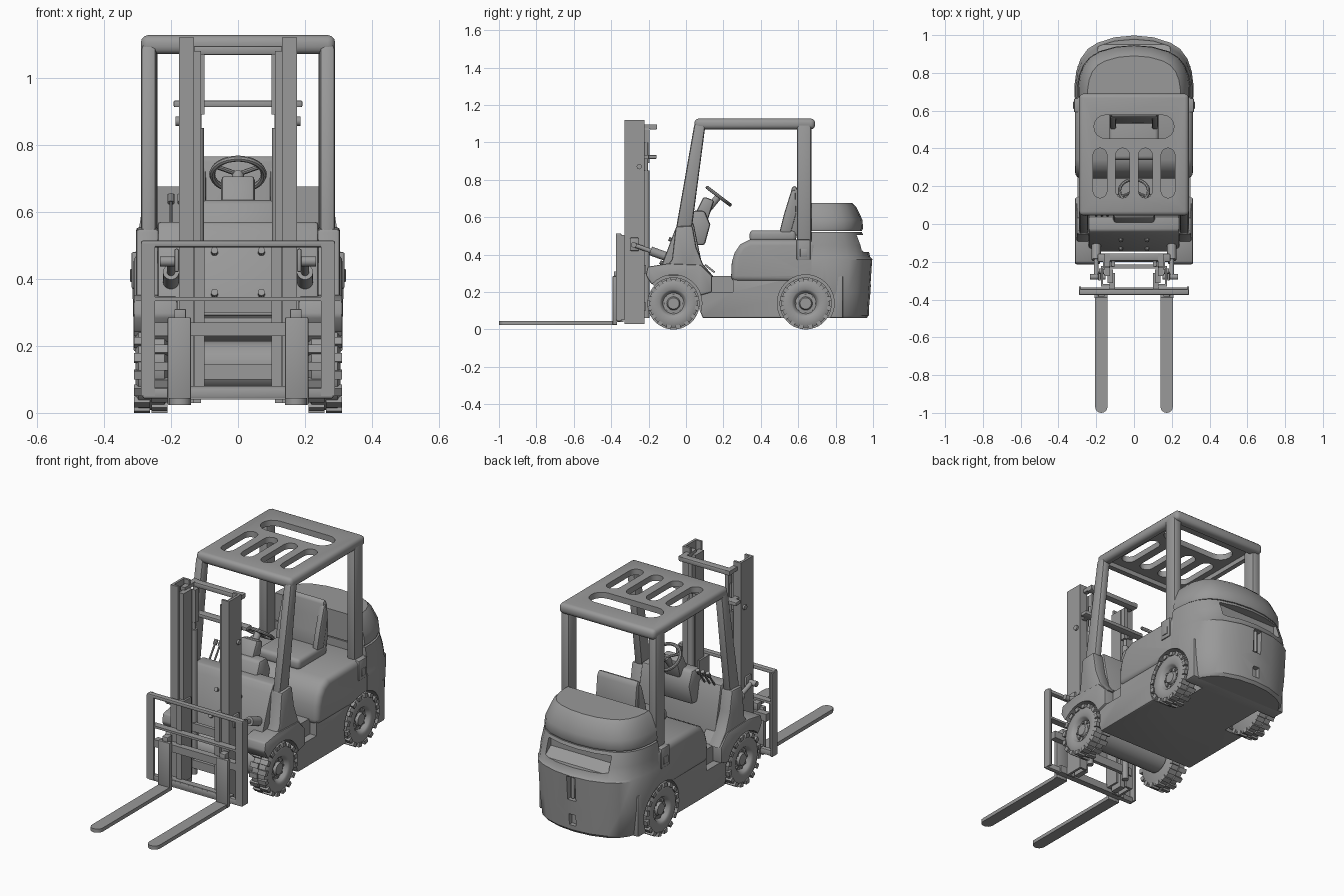
import bpy, bmesh
from math import radians, pi, sin, cos
from mathutils import Vector, Matrix

if "Cube" in bpy.data.objects:
    bpy.data.objects.remove(bpy.data.objects["Cube"], do_unlink=True)

GREY = (0.32, 0.32, 0.32, 1)
mat = bpy.data.materials.new("plain_grey")
mat.use_nodes = True
mat.diffuse_color = GREY
mat.node_tree.nodes["Principled BSDF"].inputs["Base Color"].default_value = GREY


def bake(ob):
    bpy.ops.object.select_all(action='DESELECT')
    ob.select_set(True)
    bpy.context.view_layer.objects.active = ob
    bpy.ops.object.convert(target='MESH')
    bpy.ops.object.shade_smooth_by_angle(angle=radians(35))
    return ob


def finish(name, bm, bevel=0, mirror=False, segs=2):
    bmesh.ops.recalc_face_normals(bm, faces=bm.faces)
    me = bpy.data.meshes.new(name)
    bm.to_mesh(me)
    bm.free()
    me.materials.append(mat)
    ob = bpy.data.objects.new(name, me)
    bpy.context.collection.objects.link(ob)
    if bevel:
        m = ob.modifiers.new("bevel", 'BEVEL')
        m.width, m.segments, m.limit_method = bevel, segs, 'ANGLE'
        m.angle_limit = radians(40)
    if mirror:
        m = ob.modifiers.new("mirror", 'MIRROR')
        m.use_mirror_merge = False
    return bake(ob)


def prism(name, pts, a, b, axis='x', **kw):
    """Extrude a 2D outline along an axis from a to b."""
    place = {'x': lambda p, t: (t, p[0], p[1]), 'y': lambda p, t: (p[0], t, p[1]),
             'z': lambda p, t: (p[0], p[1], t)}[axis]
    bm = bmesh.new()
    lo, hi = [[bm.verts.new(place(p, t)) for p in pts] for t in (a, b)]
    bm.faces.new(lo)
    bm.faces.new(hi)
    for i in range(len(pts)):
        j = (i + 1) % len(pts)
        bm.faces.new((lo[i], lo[j], hi[j], hi[i]))
    return finish(name, bm, **kw)


def box(name, x0, x1, y0, y1, z0, z1, **kw):
    return prism(name, [(x0, y0), (x1, y0), (x1, y1), (x0, y1)], z0, z1, 'z', **kw)


def rod(name, p, q, r, r2=None, n=16, **kw):
    p, q = Vector(p), Vector(q)
    d = q - p
    m = Matrix.Translation((p + q) / 2) @ d.to_track_quat('Z', 'Y').to_matrix().to_4x4()
    bm = bmesh.new()
    bmesh.ops.create_cone(bm, cap_ends=True, segments=n, radius1=r,
                          radius2=r if r2 is None else r2, depth=d.length, matrix=m)
    return finish(name, bm, **kw)


def loft(name, rows):
    """Stack rounded-back plan outlines given as height, half width, rear."""
    half = [(1, 0), (1, .2), (.97, .42), (.9, .62), (.78, .78), (.62, .88), (.33, .97), (0, 1)]
    plan = half + [(-x, y) for x, y in half[-2::-1]]
    bm = bmesh.new()
    rings = [[bm.verts.new((x * w, .67 + (rear - .67) * y, z)) for x, y in plan]
             for z, w, rear in rows]
    for lo, hi in zip(rings, rings[1:]):
        for i in range(len(plan)):
            j = (i + 1) % len(plan)
            bm.faces.new((lo[i], lo[j], hi[j], hi[i]))
    bm.faces.new(rings[0])
    bm.faces.new(rings[-1])
    return finish(name, bm)


def cut(ob, *cutters):
    for c in cutters:
        m = ob.modifiers.new("cut", 'BOOLEAN')
        m.operation, m.object, m.solver = 'DIFFERENCE', c, 'EXACT'
    bake(ob)
    for c in cutters:
        bpy.data.objects.remove(c, do_unlink=True)


def arches():
    return [rod("arch_cutter", (s * .185, y, .14), (s * .4, y, .14), .152, n=40)
            for y in (-.067, .64) for s in (1, -1)]


# Wheels with staggered tread lugs and hub bolts
def wheel(name, y):
    prof = [(0, .297), (.03, .297), (.036, .283), (.056, .281), (.066, .3), (.075, .306),
            (.112, .306), (.13, .297), (.13, .22), (.115, .21), (0, .21)]
    bm = bmesh.new()
    vs = [bm.verts.new((x, r, 0)) for r, x in prof]
    es = [bm.edges.new(e) for e in zip(vs, vs[1:])]
    bmesh.ops.spin(bm, geom=vs + es, cent=(0, 0, 0), axis=(1, 0, 0), angle=2 * pi, steps=36)
    bmesh.ops.remove_doubles(bm, verts=bm.verts, dist=1e-5)
    for i in range(32):
        x = .286 if i % 2 else .234
        turn = Matrix.Rotation(i * pi / 16, 4, 'X') @ Matrix.Translation((x, 0, .128))
        bmesh.ops.create_cube(bm, size=1, matrix=turn @ Matrix.Diagonal((.048, .026, .022, 1)))
    for i in range(8):
        t = i * pi / 4
        m = Matrix.Translation((.284, .046 * cos(t), .046 * sin(t)))
        bmesh.ops.create_cube(bm, size=.011, matrix=m)
    bmesh.ops.translate(bm, verts=bm.verts, vec=(0, y, .139))
    finish(name, bm, mirror=True)


wheel("front_wheels", -.067)
wheel("rear_wheels", .64)
rod("front_axle_drum", (-.2, -.05, .14), (.2, -.05, .14), .075, n=28)
rod("rear_axle", (-.22, .64, .14), (.22, .64, .14), .04)

# Chassis with wheel arches and side steps
chassis = prism("chassis", [(.09, .06), (.84, .06), (.84, .285), (-.12, .285), (-.12, .25), (.03, .21)],
                -.3, .3, bevel=.008)
steps = [box("step_cutter", min(s * .26, s * .4), max(s * .26, s * .4), .12, .25, .2, .4) for s in (1, -1)]
cut(chassis, *arches(), *steps)

# Engine hood under the seat
hood = prism("engine_hood", [(.24, .255), (.245, .36), (.26, .41), (.29, .455), (.34, .48), (.7, .48), (.7, .255)],
             -.312, .312, bevel=.032, segs=4)
cut(hood, *arches())

# Counterweight, rear recess, tow slot and top cap
weight = loft("counterweight", [(.06, .285, .965), (.075, .296, .978), (.2, .31, .986), (.375, .315, .998),
                                (.385, .311, .986), (.45, .309, .968), (.522, .3, .94)])
recess = prism("recess_cutter", [(.895, .505), (.895, .455), (.95, .415), (1.1, .415), (1.1, .505)], -.19, .19)
slot = box("slot_cutter", -.025, .025, .96, 1.1, .24, .37)
notch = box("notch_cutter", -.02, .02, .955, 1.1, .1, .16)
cut(weight, *arches(), recess, slot, notch)
rod("tow_pin", (0, .975, .25), (0, .975, .385), .009)
loft("counterweight_cap", [(.527, .293, .94), (.54, .297, .946), (.585, .29, .944), (.655, .262, .91), (.675, .245, .89)])

# Front fenders, pillar bases and cowl
fender = prism("front_fenders", [(-.215, .29), (-.205, .335), (-.1, .352), (.08, .345), (.14, .285), (.14, .2),
                                 (-.067, .14), (-.19, .25)], .18, .312, bevel=.008, mirror=True)
cut(fender, *arches())
prism("pillar_bases", [(-.11, .33), (-.075, .375), (-.055, .55), (.035, .555), (.055, .44), (.09, .35),
                       (.15, .28), (0, .28)], .235, .305, bevel=.012, mirror=True)
prism("cowl", [(-.15, .29), (-.06, .53), (-.035, .57), (.04, .57), (.06, .47), (.1, .285)], -.24, .24, bevel=.01)
prism("console", [(.0, .55), (.035, .635), (.1, .635), (.13, .56), (.1, .45), (.05, .45)], -.11, .11, bevel=.015)
prism("column_cover", [(.04, .6), (.095, .71), (.15, .69), (.115, .58)], -.05, .05, bevel=.012)
for z, y in ((.355, -.127), (.48, -.08)):
    rod("panel_bolts", (.07, y + .02, z - .01), (.07, y - .012, z + .005), .011, n=10, mirror=True)

# Steering wheel
hub = Vector((0, .175, .712))
tilt = Matrix.Rotation(-.65, 3, 'X')
bpy.ops.mesh.primitive_torus_add(location=hub, rotation=(-.65, 0, 0), major_radius=.077, minor_radius=.009,
                                 major_segments=32, minor_segments=8)
rim = bpy.context.object
rim.name = "steering_rim"
rim.data.materials.append(mat)
bake(rim)
rod("steering_shaft", (0, .1, .62), hub, .018)
for a in (90, 210, 330):
    rod("steering_spoke", hub, hub + tilt @ Vector((.077 * cos(radians(a)), .077 * sin(radians(a)), 0)), .007, n=8)

# Levers and pedals
for x in (-.2, -.17, -.14):
    rod("control_lever", (x, .03, .55), (x, .09, .635), .005, n=8)
    rod("lever_knob", (x, .085, .627), (x, .1, .65), .011, n=10)
for x in (-.1, -.03, .07):
    prism("pedal", [(.1, .34), (.15, .3), (.155, .31), (.105, .35)], x, x + .045)

# Seat
box("seat_cushion", -.13, .13, .34, .59, .47, .53, bevel=.02, segs=3)
prism("seat_back", [(.53, .5), (.6, .5), (.612, .62), (.6, .74), (.585, .77), (.565, .76), (.555, .68), (.54, .6)],
      -.122, .122, bevel=.012)
prism("seat_bolsters", [(.5, .52), (.56, .51), (.59, .62), (.585, .75), (.562, .74), (.525, .62)],
      .095, .128, bevel=.01, mirror=True)

# Overhead guard: roof with slots, pillars and feet
roof = box("guard_roof", -.29, .29, .045, .69, 1.07, 1.127, bevel=.022, segs=3)


def slot_cutter(x, y, length, along_y):
    r = .037 if along_y else .062
    ring = []
    for i in range(18):
        t = pi * (i if i < 9 else i - 1) / 8
        c, s = r * cos(t), r * sin(t) + (length if i < 9 else -length)
        ring.append((x + c, y + s) if along_y else (x + s, y + c))
    return prism("slot_cutter", ring, 1, 1.2, 'z')


cut(roof, box("pocket_cutter", -.25, .25, .09, .645, 1, 1.095),
    *[slot_cutter(x, .27, .095, True) for x in (-.18, -.06, .06, .18)], slot_cutter(0, .515, .15, False))
prism("front_pillars", [(-.055, .53), (.03, .53), (.105, 1.1), (.045, 1.1)], .243, .29, bevel=.014, mirror=True)
box("rear_pillars", .24, .29, .593, .67, .45, 1.1, bevel=.012, mirror=True)
box("pillar_feet", .27, .318, .592, .665, .37, .48, bevel=.006, mirror=True)
box("foot_plates", .3, .322, .61, .648, .39, .43, bevel=.003, mirror=True)

# Mast rails, lift cylinders and crossbars
prism("outer_rails", [(.176, -.33), (.176, -.222), (.131, -.222), (.131, -.234), (.163, -.234), (.163, -.318),
                      (.131, -.318), (.131, -.33)], .03, 1.12, 'z', mirror=True)
box("inner_rails", .11, .14, -.312, -.24, .03, 1.08, mirror=True)
rod("lift_cylinders", (.118, -.212, .06), (.118, -.212, .85), .017, mirror=True)
rod("lift_rods", (.118, -.212, .85), (.118, -.212, 1.0), .009, mirror=True)
box("chain_plates", .1, .12, -.225, -.195, .89, 1.07, mirror=True)
box("top_arms", .128, .155, -.275, -.155, 1.075, 1.095, mirror=True)
box("top_crossbar", -.155, .155, -.195, -.155, 1.068, 1.095, bevel=.006)
box("upper_crossbar", -.192, .192, -.2, -.157, .912, .932, bevel=.004)
box("crossbar_arms", .14, .165, -.24, -.16, .912, .932, mirror=True)
for z in (.1, .3):
    box("mast_tie", -.165, .165, -.235, -.215, z, z + .045)
rod("mast_knobs", (.16, -.25, .87), (.186, -.25, .87), .014, n=12, mirror=True)

# Tilt cylinders
rod("tilt_barrels", (.2, -.19, .42), (.2, -.08, .38), .024, mirror=True)
rod("tilt_rods", (.2, -.28, .452), (.2, -.17, .413), .012, mirror=True)
rod("tilt_pins", (.15, -.28, .452), (.232, -.28, .452), .015, mirror=True)
box("tilt_brackets", .176, .19, -.3, -.25, .42, .49, bevel=.006, mirror=True)

# Carriage and load backrest
prism("backrest_sides", [(.29, -.375), (.29, -.33), (.28, -.33), (.28, -.365), (.247, -.365), (.247, -.375)],
      .05, .505, 'z', mirror=True)
box("backrest_top", -.29, .29, -.375, -.345, .494, .514, bevel=.006)
box("backrest_middle", -.282, .282, -.372, -.335, .334, .346)
box("backrest_bottom", -.285, .285, -.372, -.345, .043, .075, bevel=.006)
box("carriage_upper_bar", -.25, .25, -.37, -.335, .23, .27)
box("carriage_lower_bar", -.21, .21, -.37, -.335, .04, .08)
box("carriage_rollers", .1, .13, -.345, -.26, .06, .5, mirror=True)

# Forks with rounded tips
tip = [(.173 + .033 * cos(t), -.967 + .033 * sin(t)) for t in [pi + i * pi / 8 for i in range(9)]]
prism("fork_blades", tip + [(.206, -.37), (.14, -.37)], .024, .044, 'z', mirror=True)
box("fork_shanks", .14, .21, -.392, -.368, .024, .285, bevel=.004, mirror=True)
box("fork_hooks", .155, .19, -.385, -.345, .27, .31, bevel=.004, mirror=True)
